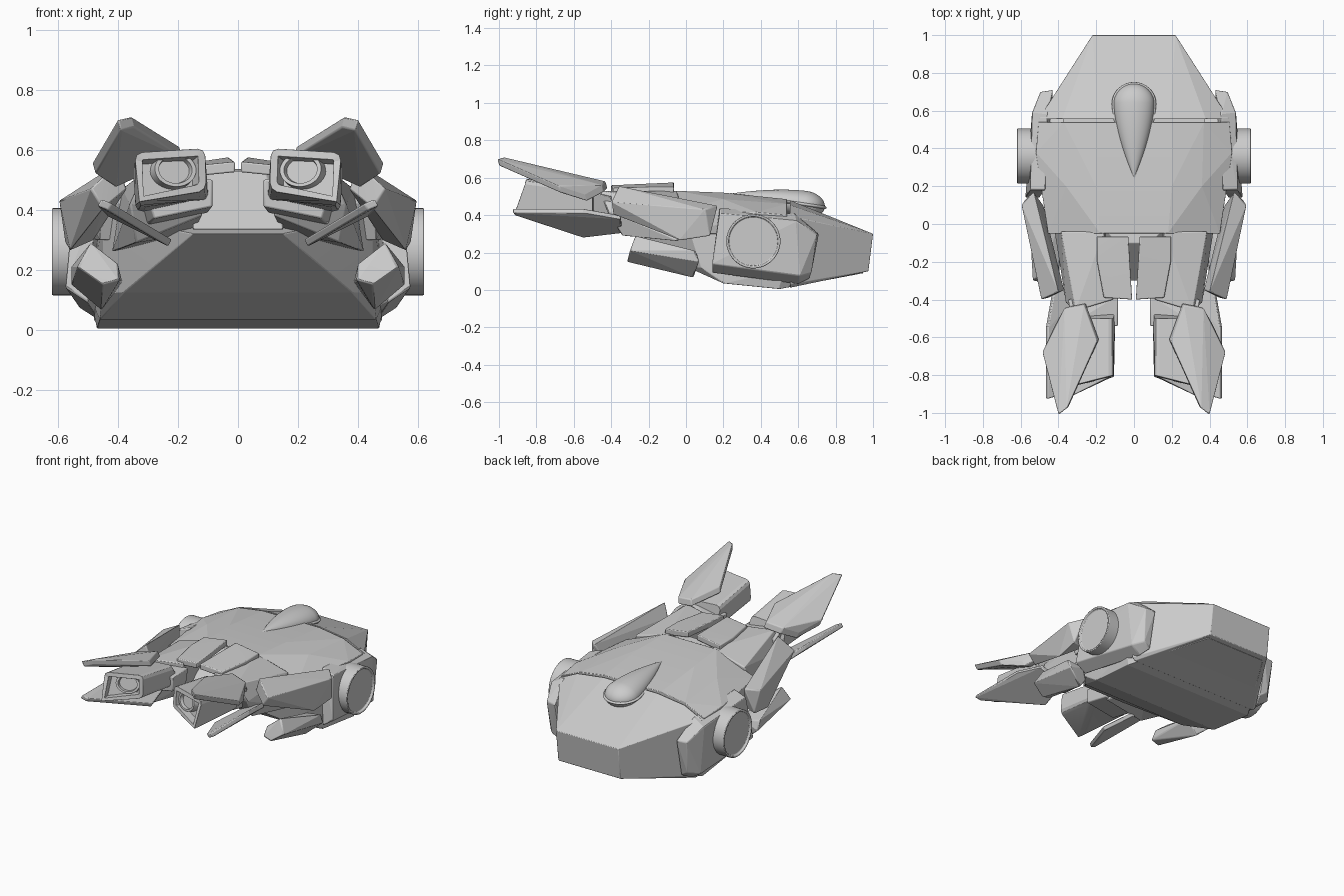
import bpy, bmesh, math
from mathutils import Vector, Matrix

default = bpy.data.objects.get("Cube")
if default:
    bpy.data.objects.remove(default)

grey = bpy.data.materials.new("plain grey")
grey.use_nodes = True
grey.diffuse_color = (0.6, 0.6, 0.6, 1)
grey.node_tree.nodes["Principled BSDF"].inputs["Base Color"].default_value = (0.6, 0.6, 0.6, 1)


def finish(name, bm, bevel=0.0, mirrored=True, smooth=5):
    """Turn a bmesh into a named object, mirrored across x, with softened edges."""
    bmesh.ops.recalc_face_normals(bm, faces=bm.faces[:])
    mesh = bpy.data.meshes.new(name)
    bm.to_mesh(mesh)
    bm.free()
    mesh.materials.append(grey)
    obj = bpy.data.objects.new(name, mesh)
    bpy.context.collection.objects.link(obj)
    if bevel:
        mod = obj.modifiers.new("soft edges", 'BEVEL')
        mod.width = bevel
        mod.segments = 2
        mod.limit_method = 'ANGLE'
        mod.angle_limit = math.radians(35)
    if mirrored:
        mod = obj.modifiers.new("other side", 'MIRROR')
        mod.use_mirror_merge = False
    bpy.ops.object.select_all(action='DESELECT')
    obj.select_set(True)
    bpy.context.view_layer.objects.active = obj
    bpy.ops.object.shade_smooth_by_angle(angle=math.radians(smooth))
    return obj


def hull_mesh(points):
    """Faceted solid wrapped around a few corner points."""
    bm = bmesh.new()
    for point in points:
        bm.verts.new(point)
    result = bmesh.ops.convex_hull(bm, input=bm.verts[:])
    loose = [v for v in set(result["geom_interior"] + result["geom_unused"])
             if isinstance(v, bmesh.types.BMVert)]
    bmesh.ops.delete(bm, geom=loose, context='VERTS')
    bmesh.ops.dissolve_limit(bm, angle_limit=math.radians(3),
                             verts=bm.verts[:], edges=bm.edges[:])
    return bm


def solid(name, points, bevel=0.006):
    return finish(name, hull_mesh(points), bevel)


def centred(name, points, bevel=0.003):
    """Solid spanning the middle, given by its left half."""
    both = points + [(-x, y, z) for x, y, z in points]
    return finish(name, hull_mesh(both), bevel, mirrored=False)


def plate(name, outline, offset, bevel=0.005):
    """Thin slab: an outline swept by an offset."""
    shift = Vector(offset)
    return solid(name, outline + [tuple(Vector(p) + shift) for p in outline], bevel)


# Main body: front deck, rear deck and lower hull
centred("front_deck", [
    (.18, -.05, .53), (.455, -.05, .42), (.36, .2, .485), (.47, .03, .42),
    (.2, .2, .52), (.2, .54, .485), (.37, .54, .46), (.505, .54, .40), (.52, .38, .415),
    (.46, .0, .3), (.5, .54, .3)])
centred("rear_deck", [
    (.19, .555, .48), (.38, .555, .455), (.505, .555, .395), (.22, 1, .30),
    (.5, .555, .3), (.22, .975, .1), (.48, .556, .03), (.46, .556, .012)])
centred("lower_hull", [
    (.48, .5, .38), (.49, .52, .1), (.47, .5, .005), (.21, .95, .09),
    (.38, .0, .125), (.46, .2, .035), (.15, -.28, .32),
    (.15, -.05, .36), (.45, .0, .38), (.45, .08, .12)])
centred("deck_core", [(.4, .3, .43), (.36, .7, .38), (.4, .3, .2), (.36, .7, .2)], 0)

# Neck slope between the two arms
centred("neck", [(.09, -.1, .53), (.15, -.3, .335), (.15, -.03, .33), (.15, -.03, .52)])

# Side pods with round caps
solid("side_pod", [
    (.47, .18, .44), (.55, .18, .41), (.575, .14, .14), (.5, .14, .09),
    (.46, .6, .03), (.53, .61, .075), (.54, .59, .37), (.46, .58, .41),
    (.495, .70, .30), (.48, .67, .09), (.43, .71, .3), (.43, .66, .06)])
cap = bmesh.new()
bmesh.ops.create_cone(cap, cap_ends=True, segments=48, radius1=.145, radius2=.145, depth=.12)
outer = [f for f in cap.faces if f.normal.z > .9]
bmesh.ops.inset_region(cap, faces=outer, thickness=.012)
bmesh.ops.inset_region(cap, faces=outer, thickness=.003, depth=-.012)
bmesh.ops.transform(cap, verts=cap.verts[:],
                    matrix=Matrix.Translation((.56, .36, .26)) @ Matrix.Rotation(math.pi / 2, 4, 'Y'))
finish("side_cap", cap, .004, smooth=30)

# Angled armour boxes along each flank
solid("upper_flank_box", [
    (.40, -.36, .555), (.49, -.40, .47), (.45, -.39, .405), (.37, -.35, .47),
    (.53, .17, .45), (.595, .1, .43), (.575, .13, .29), (.56, -.03, .265), (.48, .1, .3)])
solid("lower_flank_box", [
    (.49, -.27, .29), (.40, -.28, .22), (.395, -.31, .165), (.45, -.315, .15), (.535, -.3, .21),
    (.555, .05, .21), (.45, .06, .19), (.385, .04, .16), (.455, .04, .065), (.555, .07, .15)])

# Arms reaching forward, with a wrist joint
solid("arm", [
    (.16, -.04, .53), (.385, -.04, .47), (.42, -.04, .26), (.15, -.04, .32),
    (.11, -.4, .53), (.31, -.46, .53), (.36, -.42, .42), (.34, -.34, .29), (.12, -.4, .38)])
solid("wrist", [
    (.085, -.38, .50), (.085, -.54, .50), (.33, -.53, .53), (.35, -.4, .5),
    (.085, -.54, .41), (.28, -.53, .37), (.1, -.38, .39), (.3, -.38, .35)])

# Square lamp housing with a recessed front, its face turned slightly outward
lamp = hull_mesh([
    (.11, -.80, .605), (.345, -.86, .59), (.33, -.87, .41), (.105, -.81, .465),
    (.11, -.5, .555), (.35, -.5, .54), (.34, -.5, .39), (.1, -.5, .43)])
corners = [e for e in lamp.edges
           if abs((e.verts[0].co - e.verts[1].co).normalized().y) > .8]
bmesh.ops.bevel(lamp, geom=corners, offset=.025, segments=2, affect='EDGES', profile=.5)
lamp.normal_update()
opening = [min(lamp.faces, key=lambda f: f.calc_center_median().y)]
facing = opening[0].normal.copy()
centre = opening[0].calc_center_median()
bmesh.ops.inset_region(lamp, faces=opening, thickness=.026)
bmesh.ops.inset_region(lamp, faces=opening, thickness=.006, depth=-.05)
finish("lamp_housing", lamp, .005, smooth=20)

# Round lens ring seated in the recess
lens = bmesh.new()
bmesh.ops.create_cone(lens, cap_ends=True, segments=32, radius1=.076, radius2=.072, depth=.04)
glass = [f for f in lens.faces if f.normal.z > .9]
bmesh.ops.inset_region(lens, faces=glass, thickness=.014)
bmesh.ops.inset_region(lens, faces=glass, thickness=.004, depth=-.02)
turn = facing.to_track_quat('Z', 'Y').to_matrix().to_4x4()
bmesh.ops.transform(lens, verts=lens.verts[:],
                    matrix=Matrix.Translation(centre - facing * .035) @ turn @ Matrix.Diagonal((1, .8, 1, 1)))
finish("lamp_lens", lens, smooth=30)

# Pointed fins above and below each lamp
plate("upper_fin", [
    (.40, -1.01, .70), (.355, -.975, .71), (.195, -.62, .61), (.265, -.43, .58),
    (.37, -.45, .56), (.42, -.54, .51), (.485, -.68, .555)], (-.01, .01, -.035))
plate("lower_fin", [
    (.455, -.925, .435), (.42, -.915, .42), (.22, -.55, .30), (.27, -.34, .325),
    (.42, -.35, .40), (.455, -.55, .435)], (.012, 0, -.022))

# Pair of collar flaps over the neck
plate("collar_flap", [
    (.03, -.065, .575), (.195, -.065, .55), (.195, -.2, .55),
    (.16, -.39, .545), (.01, -.4, .56)], (0, 0, -.035))


# Teardrop dome on the deck, with a thin rim beneath it
def teardrop(name, radius, length, height):
    bm = bmesh.new()
    bmesh.ops.create_uvsphere(bm, u_segments=40, v_segments=20, radius=1)
    for v in bm.verts:
        t = max(0, -v.co.y)
        taper = (1 - t ** 1.6) / math.sqrt(max(1 - t * t, 1e-4))
        v.co.x *= radius * taper
        v.co.z *= height * taper
        v.co.y *= length if t else radius
    tilt = Matrix.Rotation(-.15, 4, 'X')
    bmesh.ops.transform(bm, verts=bm.verts[:], matrix=Matrix.Translation((0, .635, .457)) @ tilt)
    finish(name, bm, mirrored=False, smooth=50)


teardrop("dome", .108, .395, .073)
teardrop("dome_rim", .118, .405, .02)
